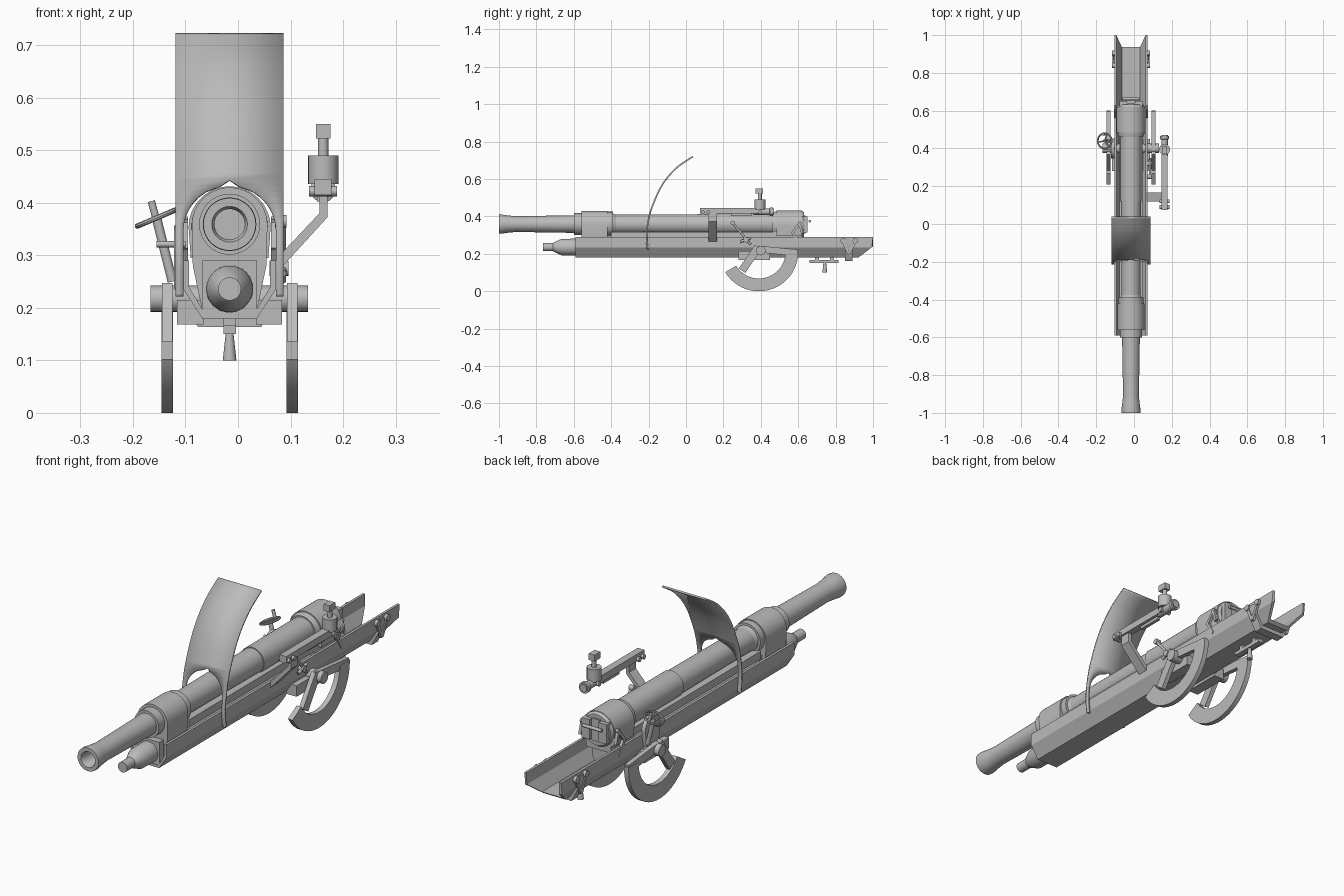
import bpy, bmesh, math
from mathutils import Vector

if "Cube" in bpy.data.objects:
    bpy.data.objects.remove(bpy.data.objects["Cube"])

CX = -0.016          # centre line of the gun
BZ = 0.359           # barrel axis height
steel = bpy.data.materials.new("grey_steel")
steel.diffuse_color = (0.5, 0.5, 0.5, 1)
steel.use_nodes = True
steel.node_tree.nodes["Principled BSDF"].inputs["Base Color"].default_value = steel.diffuse_color


def finish(ob, smooth=True):
    ob.data.materials.append(steel)
    if smooth:
        bpy.ops.object.select_all(action='DESELECT')
        ob.select_set(True)
        bpy.context.view_layer.objects.active = ob
        bpy.ops.object.shade_smooth_by_angle(angle=math.radians(35))
    return ob


def mesh(name, verts, faces, smooth=True):
    me = bpy.data.meshes.new(name)
    me.from_pydata([tuple(v) for v in verts], [], faces)
    bm = bmesh.new()
    bm.from_mesh(me)
    bmesh.ops.remove_doubles(bm, verts=bm.verts, dist=1e-5)
    bmesh.ops.recalc_face_normals(bm, faces=bm.faces)
    bm.to_mesh(me)
    bm.free()
    ob = bpy.data.objects.new(name, me)
    bpy.context.collection.objects.link(ob)
    return finish(ob, smooth)


def lathe(name, profile, origin, axis=(0, 1, 0), n=32):
    """Revolve (distance, radius) points about an axis through origin."""
    q = Vector(axis).to_track_quat('Z', 'Y')
    o = Vector(origin)
    verts = [o + q @ Vector((r * math.cos(2 * math.pi * i / n), r * math.sin(2 * math.pi * i / n), d))
             for d, r in profile for i in range(n)]
    faces = [(k * n + i, k * n + (i + 1) % n, (k + 1) * n + (i + 1) % n, (k + 1) * n + i)
             for k in range(len(profile) - 1) for i in range(n)]
    if profile[0][1] > 0:
        faces.append(tuple(range(n)))
    if profile[-1][1] > 0:
        faces.append(tuple(range((len(profile) - 1) * n, len(profile) * n)))
    return mesh(name, verts, faces)


def rod(name, p, q, r, r2=None, n=20):
    d = Vector(q) - Vector(p)
    return lathe(name, [(0, r), (d.length, r if r2 is None else r2)], p, d, n)


def prism(name, outline, axis, a, b):
    """Extrude a 2D outline along x (outline is y,z) or y (outline is x,z)."""
    put = (lambda u, v, t: (t, u, v)) if axis == 'x' else (lambda u, v, t: (u, t, v))
    n = len(outline)
    verts = [put(u, v, t) for t in (a, b) for u, v in outline]
    faces = [tuple(range(n)), tuple(range(n, 2 * n))]
    faces += [(i, (i + 1) % n, n + (i + 1) % n, n + i) for i in range(n)]
    return mesh(name, verts, faces)


def box(name, x, y, z):
    return prism(name, [(y[0], z[0]), (y[1], z[0]), (y[1], z[1]), (y[0], z[1])], 'x', *x)


def arc(cx, cz, r, a0, a1, n=24):
    return [(cx + r * math.cos(math.radians(a0 + (a1 - a0) * i / n)),
             cz + r * math.sin(math.radians(a0 + (a1 - a0) * i / n))) for i in range(n + 1)]


def bar(p, q, w):
    """Outline of a straight strip of width w between two 2D points."""
    p, q = Vector(p), Vector(q)
    d = (q - p).normalized() * w / 2
    s = Vector((-d.y, d.x))
    return [tuple(v) for v in (p + s, q + s, q - s, p - s)]


# barrel with flared, hollow muzzle
lathe("barrel", [(-0.80, 0), (-0.80, 0.029), (-0.99, 0.029), (-1.0, 0.034), (-1.0, 0.05), (-0.985, 0.051),
                 (-0.95, 0.046), (-0.91, 0.042), (-0.60, 0.047), (-0.39, 0.05), (-0.38, 0.05),
                 (0.12, 0.053), (0.12, 0.057), (0.50, 0.057)], (CX, 0, BZ))
lathe("front_collar", [(-0.60, 0.046), (-0.60, 0.058), (-0.56, 0.058), (-0.56, 0.066), (-0.39, 0.066),
                       (-0.39, 0.056), (-0.375, 0.05)], (CX, 0, BZ))

# front housing: arch running down into the cradle
arch = arc(CX, BZ - 0.002, 0.072, 0, 180)
prism("front_housing", arch + [(CX - 0.07, 0.28), (CX - 0.052, 0.195), (CX + 0.052, 0.195), (CX + 0.07, 0.28)],
      'y', -0.56, -0.42)
box("front_housing_base", (CX - 0.052, CX + 0.052), (-0.588, -0.40), (0.187, 0.29))

# breech ring, block and closing parts
prism("breech_housing", arc(CX, BZ - 0.006, 0.078, 0, 180) + [(CX - 0.074, 0.295), (CX + 0.074, 0.295)],
      'y', 0.485, 0.62)
lathe("breech_shoulder", [(0.46, 0.057), (0.46, 0.066), (0.49, 0.074), (0.62, 0.074), (0.632, 0.066)],
      (CX, 0, BZ - 0.004))
for s in (-1, 1):
    box("breech_jaw", (CX + s * 0.022, CX + s * 0.06), (0.62, 0.65), (0.315, 0.40))
box("breech_block", (CX - 0.02, CX + 0.02), (0.62, 0.64), (0.31, 0.405))
rod("breech_handle", (CX - 0.045, 0.662, 0.375), (CX + 0.045, 0.662, 0.375), 0.007)
box("breech_runner", (CX - 0.06, CX + 0.06), (0.46, 0.62), (0.265, 0.30))
for s in (-1, 1):
    box("barrel_slide", (CX + s * 0.03, CX + s * 0.062), (-0.40, 0.50), (0.285, 0.318))
    x = CX + s * 0.079
    for k, (p, q) in enumerate((((0.565, 0.31), (0.615, 0.37)), ((0.57, 0.315), (0.605, 0.255)),
                                ((0.605, 0.37), (0.622, 0.31)))):
        prism("breech_lever", bar(p, q, 0.013), 'x', x, x + s * 0.012)

# recoil cylinder under the barrel
lathe("recoil_cylinder", [(-0.765, 0), (-0.765, 0.022), (-0.71, 0.022), (-0.705, 0.026), (-0.665, 0.044),
                          (-0.59, 0.045), (0.60, 0.045)], (CX, 0, 0.236))

# open cradle trough with sloped lower sides and raked tail
def section(half, floor, knee, top, t):
    outer = [(-half, top), (-half, knee), (-floor, 0.18), (floor, 0.18), (half, knee), (half, top)]
    inner = [(half - t, top), (half - t, knee + 0.004), (floor - 0.004, 0.18 + t),
             (-floor + 0.004, 0.18 + t), (-half + t, knee + 0.004), (-half + t, top)]
    return outer + inner

sec = section(0.088, 0.052, 0.235, 0.29, 0.011)
def tail(z):
    return 1.0 - max(0, 0.24 - z) * 1.3
n = len(sec)
verts = [(CX + x, -0.59, z) for x, z in sec] + [(CX + x, tail(z), z) for x, z in sec]
faces = [(i, (i + 1) % n, n + (i + 1) % n, n + i) for i in range(n)]
faces += [(b + i, b + i + 1, b + n - 2 - i, b + n - 1 - i) for b in (0, n) for i in range(5)]
mesh("cradle_trough", verts, faces, False)

# strap around the tail with its lugs
g = [(-0.093, 0.275), (-0.093, 0.225), (-0.06, 0.163), (0.06, 0.163), (0.093, 0.225), (0.093, 0.275)]
h = [(0.086, 0.275), (0.086, 0.233), (0.052, 0.182), (-0.052, 0.182), (-0.086, 0.233), (-0.086, 0.275)]
prism("tail_strap", [(CX + x, z) for x, z in g + h], 'y', 0.85, 0.89)
for s in (-1, 1):
    for y in (0.84, 0.905):
        rod("strap_lug", (CX + s * 0.08, y, 0.27), (CX + s * 0.101, y, 0.27), 0.014)
        prism("strap_link", bar((y, 0.265), (0.87, 0.20), 0.014), 'x', CX + s * 0.085, CX + s * 0.097)

# curved shield with an arched opening for the gun
xl, xr = -0.119, 0.087
path = [(-0.205, 0.222), (-0.211, 0.29), (-0.203, 0.37), (-0.18, 0.455), (-0.125, 0.572), (-0.05, 0.66), (0.037, 0.72)]
rows = []
for i in range(len(path) - 1):
    p = [Vector(path[min(max(k, 0), len(path) - 1)]) for k in range(i - 1, i + 3)]
    for j in range(8 + (i == len(path) - 2)):
        t = j / 8
        rows.append(0.5 * (2 * p[1] + (p[2] - p[0]) * t + (2 * p[0] - 5 * p[1] + 4 * p[2] - p[3]) * t * t
                           + (3 * p[1] - p[0] - 3 * p[2] + p[3]) * t ** 3))
verts, faces = [], []
for y, z in rows:
    c = max(0, z - 0.345) / 0.088
    w = 0.088 * math.sqrt(max(0, 1 - c * c))
    verts += [(xl, y, z), (CX - w, y, z), (CX + w, y, z), (xr, y, z)]
for i in range(len(rows) - 1):
    for k in (0, 2):
        faces.append((4 * i + k, 4 * i + k + 1, 4 * i + k + 5, 4 * i + k + 4))
shield = mesh("shield", verts, faces)
sol = shield.modifiers.new("thickness", 'SOLIDIFY')
sol.thickness, sol.offset = 0.008, 0

# elevating sectors on both sides, with trunnion shaft
for s in (-1, 1):
    a, b = sorted((CX + s * 0.108, CX + s * 0.130))
    prism("elevating_arc", arc(0.39, 0.21, 0.21, 211, 361, 40) + arc(0.39, 0.21, 0.142, 361, 211, 40), 'x', a, b)
    prism("sector_front_arm", bar((0.385, 0.235), (0.30, 0.11), 0.042), 'x', a + 0.001, b - 0.001)
    prism("sector_rear_arm", bar((0.385, 0.226), (0.595, 0.205), 0.036), 'x', a + 0.001, b - 0.001)
    box("trunnion_bracket", (CX + s * 0.05, CX + s * 0.10), (0.28, 0.45), (0.168, 0.215))
rod("trunnion_shaft", (-0.167, 0.40, 0.217), (0.133, 0.40, 0.217), 0.025)

# clamp bar and screw under the tail
box("clamp_bar", (CX - 0.012, CX + 0.012), (0.66, 0.815), (0.15, 0.166))
for y in (0.70, 0.78):
    box("clamp_post", (CX - 0.012, CX + 0.012), (y - 0.01, y + 0.01), (0.15, 0.185))
rod("clamp_screw", (CX, 0.742, 0.10), (CX, 0.742, 0.155), 0.013, 0.007)

# sight arm, telescope bar and sight head
prism("sight_arm", [(0.07, 0.265), (0.086, 0.28), (0.17, 0.372), (0.17, 0.42), (0.155, 0.42), (0.155, 0.38),
                    (0.07, 0.29)], 'y', 0.12, 0.167)
box("sight_bar", (0.146, 0.178), (0.075, 0.40), (0.415, 0.445))
rod("sight_tube", (0.162, 0.36, 0.425), (0.162, 0.47, 0.425), 0.017)
lathe("sight_eyepiece", [(0.445, 0.014), (0.45, 0.024), (0.465, 0.024)], (0.162, 0, 0.425))
box("sight_rail", (0.15, 0.165), (0.24, 0.35), (0.402, 0.42))
for y in (0.09, 0.12, 0.395):
    rod("sight_knob", (0.135, y, 0.422), (0.188, y, 0.422), 0.01)
rod("sight_drum", (0.162, 0.395, 0.436), (0.162, 0.395, 0.49), 0.029)
rod("sight_stem", (0.162, 0.395, 0.48), (0.162, 0.395, 0.525), 0.01)
box("sight_head", (0.148, 0.176), (0.372, 0.412), (0.522, 0.55))

# right-hand lever
rod("lever_rod", (0.085, 0.25, 0.365), (0.085, 0.345, 0.25), 0.006)
rod("lever_knob", (0.07, 0.25, 0.365), (0.092, 0.25, 0.365), 0.012)
rod("lever_cross", (0.085, 0.29, 0.265), (0.085, 0.345, 0.285), 0.007)
rod("lever_pivot", (0.06, 0.32, 0.275), (0.096, 0.32, 0.275), 0.014)

# left-hand gear plate, handwheel and shaft
prism("gear_plate", arc(0.40, 0.305, 0.052, 0, 180) + [(0.36, 0.235), (0.44, 0.235)], 'x', -0.122, -0.104)
axis = Vector((-0.39, 0, 0.92)).normalized()
hub = Vector((-0.155, 0.44, 0.371))
q = axis.to_track_quat('Z', 'Y')
bpy.ops.mesh.primitive_torus_add(location=hub, rotation=q.to_euler(), major_radius=0.04, minor_radius=0.005,
                                 major_segments=28, minor_segments=8)
bpy.context.object.name = "handwheel_rim"
finish(bpy.context.object)
for i in range(3):
    a = math.radians(120 * i + 40)
    rod("handwheel_spoke", hub, hub + q @ Vector((math.cos(a) * 0.04, math.sin(a) * 0.04, 0)), 0.004, n=10)
rod("handwheel_shaft", (-0.125, 0.44, 0.25), hub, 0.009)
rod("handwheel_handle", (-0.156, 0.475, 0.37), (-0.165, 0.475, 0.403), 0.007)
rod("gear_link", (-0.155, 0.40, 0.321), (-0.10, 0.40, 0.321), 0.006)
